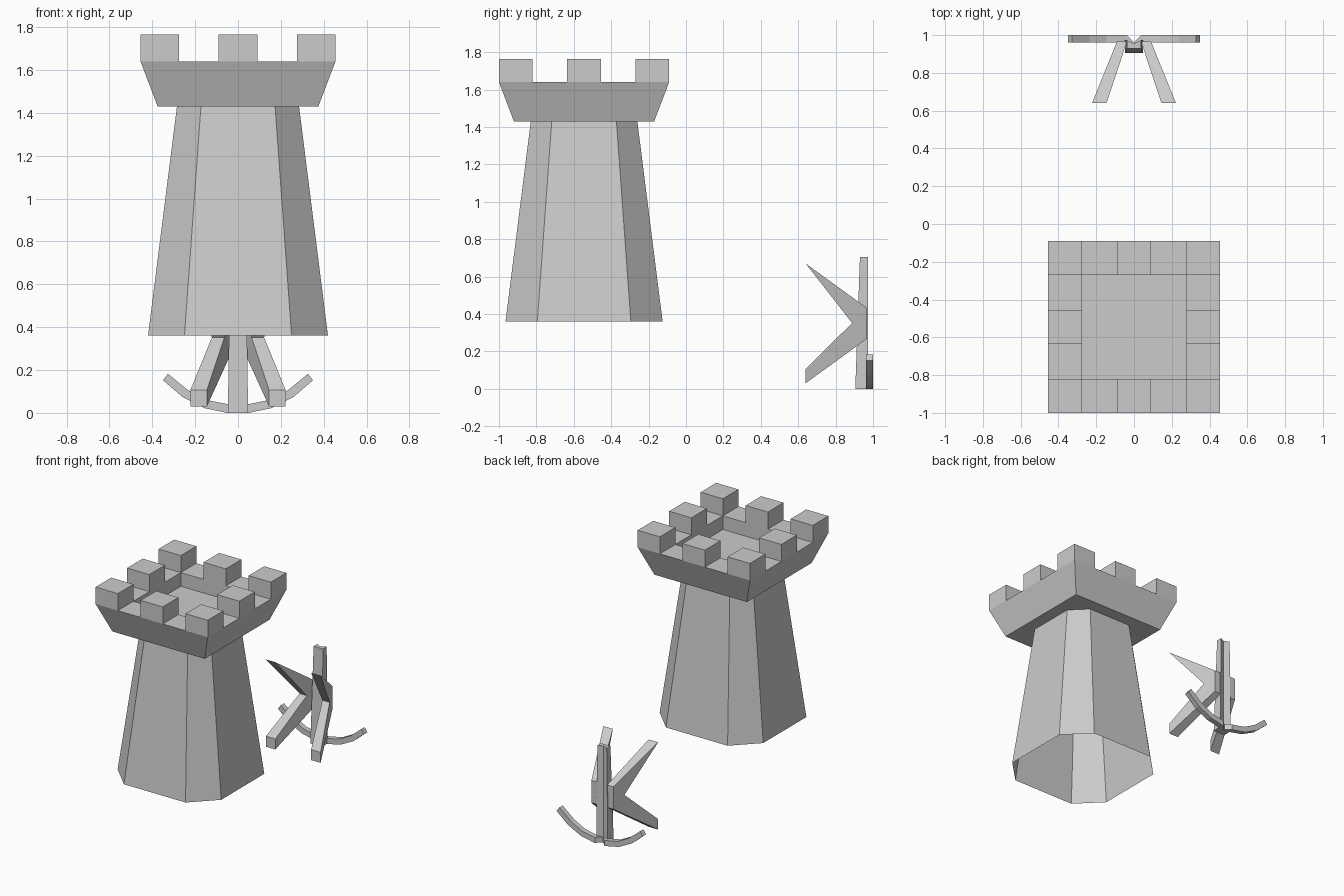
import bpy, bmesh

if "Cube" in bpy.data.objects:
    bpy.data.objects.remove(bpy.data.objects["Cube"])


def loft(name, loops, cap_start=True, cap_end=True):
    """Bridge matching point loops into one flat-shaded mesh."""
    bm = bmesh.new()
    rings = [[bm.verts.new(p) for p in loop] for loop in loops]
    n = len(rings[0])
    for a, b in zip(rings, rings[1:]):
        for i in range(n):
            j = (i + 1) % n
            bm.faces.new((a[i], a[j], b[j], b[i]))
    if cap_start:
        bm.faces.new(rings[0][::-1])
    if cap_end:
        bm.faces.new(rings[-1])
    bmesh.ops.recalc_face_normals(bm, faces=bm.faces[:])
    mesh = bpy.data.meshes.new(name)
    bm.to_mesh(mesh)
    bm.free()
    obj = bpy.data.objects.new(name, mesh)
    bpy.context.collection.objects.link(obj)
    return obj


CY = -0.545  # tower centre in y


def square(h, z, x=0, y=CY):
    return [(x - h, y - h, z), (x + h, y - h, z), (x + h, y + h, z), (x - h, y + h, z)]


def octagon(h, f, z):
    pts = [(-f, -h), (f, -h), (h, -f), (h, f), (f, h), (-f, h), (-h, f), (-h, -f)]
    return [(x, y + CY, z) for x, y in pts]


# Tapered eight-sided tower wall, open underneath
loft("tower_wall", [octagon(0.42, 0.25, 0.36), octagon(0.285, 0.173, 1.43)], False, False)

# Flared parapet with a sunken floor
loft("parapet", [square(0.375, 1.43), square(0.455, 1.64),
                 square(0.275, 1.64), square(0.275, 1.54)])

# Eight battlement blocks around the rim
for ix in (-1, 0, 1):
    for iy in (-1, 0, 1):
        if ix or iy:
            x, y = ix * 0.365, CY + iy * 0.365
            loft("battlement", [square(0.09, 1.64, x, y), square(0.09, 1.765, x, y)])


# Upright post with a grooved back
def post(w, front, z):
    return [(-w, front, z), (w, front, z), (w, 0.973, z), (0, 0.955, z), (-w, 0.973, z)]


loft("upright_post", [post(0.047, 0.905, 0), post(0.038, 0.93, 0.705)])

# Paired forked arms: each is a side profile sheared outward towards the front
fork = [(0.64, 0.67), (0.967, 0.433), (0.967, 0.268), (0.64, 0.03), (0.64, 0.107), (0.888, 0.352)]
# Curved foot, as (lower x, lower z, upper x, upper z)
foot = [(0.05, 0.0, 0.045, 0.04), (0.155, 0.022, 0.145, 0.06),
        (0.26, 0.075, 0.235, 0.107), (0.35, 0.152, 0.327, 0.183)]

for side, s in (("left", -1), ("right", 1)):
    faces = []
    for x_tip, x_back in ((0.145, 0.037), (0.222, 0.09)):
        faces.append([(s * (x_tip + (x_back - x_tip) * (y - 0.64) / 0.327), y, z)
                      for y, z in fork])
    loft("forked_arm_" + side, faces)

    rings = [[(0, 0.962, 0), (s * 0.038, 1, 0), (s * 0.038, 1, 0.04), (0, 0.962, 0.04)]]
    rings += [[(s * a, 0.962, b), (s * a, 1, b), (s * c, 1, d), (s * c, 0.962, d)]
              for a, b, c, d in foot]
    loft("curved_foot_" + side, rings)
